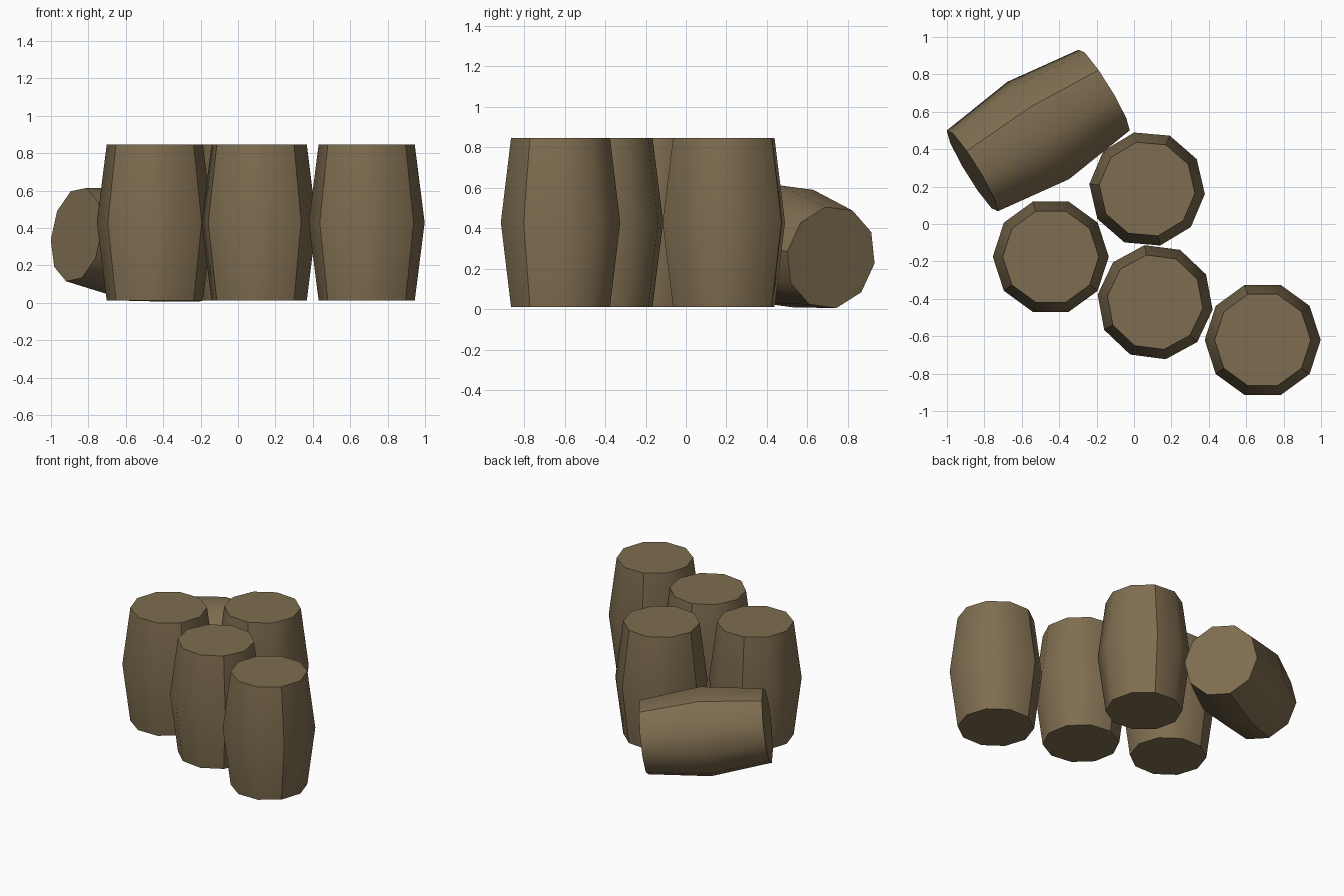
import bpy, bmesh, math
from mathutils import Matrix, Vector

if "Cube" in bpy.data.objects:
    bpy.data.objects.remove(bpy.data.objects["Cube"])

SIDES, R_MID, R_END, HALF = 10, 0.31, 0.257, 0.417

wood = bpy.data.materials.new("weathered_brown_wood")
wood.diffuse_color = (0.21, 0.153, 0.08, 1)
wood.use_nodes = True
wood.node_tree.nodes["Principled BSDF"].inputs["Base Color"].default_value = wood.diffuse_color


def barrel(name, matrix, roll):
    """Ten-sided bulging barrel along local z, centred on its belly."""
    bm = bmesh.new()
    rings = []
    for z, r in ((-HALF, R_END), (0, R_MID), (HALF, R_END)):
        angles = [math.radians(roll + 360 * i / SIDES) for i in range(SIDES)]
        rings.append([bm.verts.new((r * math.cos(a), r * math.sin(a), z)) for a in angles])
    # staves
    for lo, hi in zip(rings, rings[1:]):
        for i in range(SIDES):
            j = (i + 1) % SIDES
            bm.faces.new((lo[i], lo[j], hi[j], hi[i])).smooth = True
        # a few hard creases down the side
        for i in (3, 6, 9):
            bm.edges.get((lo[i], hi[i])).smooth = False
    # flat lids
    for ring in (rings[0][::-1], rings[2]):
        lid = bm.faces.new(ring)
        for e in lid.edges:
            e.smooth = False
    mesh = bpy.data.meshes.new(name)
    bm.to_mesh(mesh)
    bm.free()
    mesh.materials.append(wood)
    obj = bpy.data.objects.new(name, mesh)
    obj.matrix_world = matrix
    bpy.context.collection.objects.link(obj)


# four standing barrels: x, y, turn
for n, (x, y, roll) in enumerate([(-0.445, -0.175, 0), (0.07, 0.187, -41),
                                  (0.113, -0.418, -7.5), (0.688, -0.62, 0)], 1):
    barrel(f"standing_barrel_{n}", Matrix.Translation((x, y, 0.429)), roll)

# barrel lying on its belly, far end tipped down
yaw, tip = math.radians(31.5), math.radians(7.5)
axis = Vector((math.cos(yaw) * math.cos(tip), math.sin(yaw) * math.cos(tip), -math.sin(tip)))
side = Vector((-math.sin(yaw), math.cos(yaw), 0))
turn = Matrix((side, axis.cross(side), axis)).transposed().to_4x4()
barrel("lying_barrel", Matrix.Translation((-0.512, 0.5, 0.31)) @ turn, -42.5)
